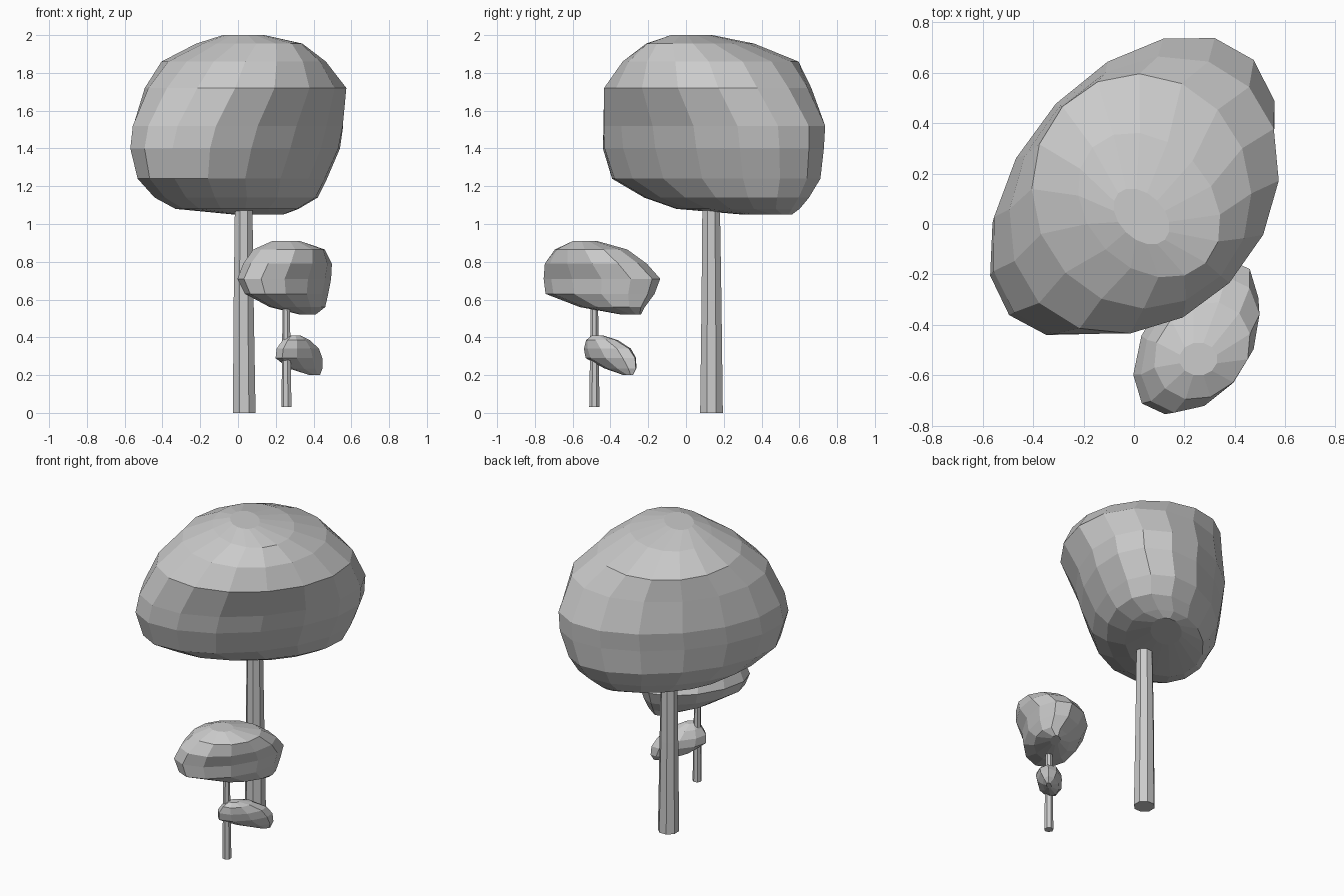
import bpy, bmesh, math

if "Cube" in bpy.data.objects:
    bpy.data.objects.remove(bpy.data.objects["Cube"])


def loft(name, rings):
    """Skin a stack of equal-length vertex rings and cap both ends."""
    bm = bmesh.new()
    loops = [[bm.verts.new(p) for p in ring] for ring in rings]
    n = len(loops[0])
    for a, b in zip(loops, loops[1:]):
        for i in range(n):
            j = (i + 1) % n
            bm.faces.new((a[i], a[j], b[j], b[i]))
    bm.faces.new(loops[0][::-1])
    bm.faces.new(loops[-1])
    bmesh.ops.recalc_face_normals(bm, faces=bm.faces)
    me = bpy.data.meshes.new(name)
    bm.to_mesh(me)
    bm.free()
    ob = bpy.data.objects.new(name, me)
    bpy.context.collection.objects.link(ob)
    return ob


def crown(name, levels, low, high, sides):
    """Levels are (z, xmin, xmax, ymin, ymax) boxes holding diagonal ellipses.
    The phase grows from low to high, so ellipses get rounder upwards."""
    z_lo, z_hi = levels[0][0], levels[-1][0]
    k = 1.012
    rings = []
    for z, x0, x1, y0, y1 in levels:
        d = math.radians(low + (high - low) * ((z - z_lo) / (z_hi - z_lo)) ** 3)
        ring = []
        for i in range(sides):
            t = math.tau * i / sides + d / 2
            ring.append(((x0 + x1) / 2 + k * (x1 - x0) / 2 * math.cos(t),
                         (y0 + y1) / 2 + k * (y1 - y0) / 2 * math.cos(t - d), z))
        rings.append(ring)
    return loft(name, rings)


def trunk(name, sections, sides):
    """Sections are (x, y, z, radius)."""
    return loft(name, [[(x + r * math.cos(math.tau * (i + .5) / sides),
                         y + r * math.sin(math.tau * (i + .5) / sides), z)
                        for i in range(sides)] for x, y, z, r in sections])


# Large tree
crown("large_crown", [
    (1.05, -.02, .24, .30, .56),
    (1.08, -.33, .32, -.05, .60),
    (1.14, -.44, .42, -.22, .65),
    (1.24, -.53, .47, -.39, .71),
    (1.40, -.57, .54, -.44, .73),
    (1.52, -.56, .56, -.44, .74),
    (1.72, -.49, .57, -.43, .66),
    (1.86, -.40, .46, -.33, .59),
    (1.955, -.22, .34, -.21, .36),
    (2.00, -.08, .14, -.08, .14),
], 60, 112, 16)
trunk("large_trunk", [(.033, .135, 0, .065), (.03, .135, .6, .057),
                      (.03, .133, 1.12, .05)], 8)

# Small tree
crown("small_crown", [
    (.52, .33, .41, -.34, -.24),
    (.56, .17, .46, -.56, -.22),
    (.63, .04, .475, -.74, -.17),
    (.71, 0, .49, -.75, -.14),
    (.79, .03, .495, -.745, -.21),
    (.865, .08, .46, -.695, -.31),
    (.91, .18, .33, -.60, -.47),
], 57, 90, 12)
crown("low_branch_crown", [
    (.20, .38, .435, -.33, -.28),
    (.235, .27, .45, -.43, -.26),
    (.29, .20, .45, -.53, -.26),
    (.34, .205, .43, -.54, -.29),
    (.385, .235, .38, -.53, -.36),
    (.41, .27, .33, -.50, -.44),
], 45, 75, 9)
trunk("small_trunk", [(.258, -.485, .03, .028), (.256, -.485, .58, .02)], 7)
